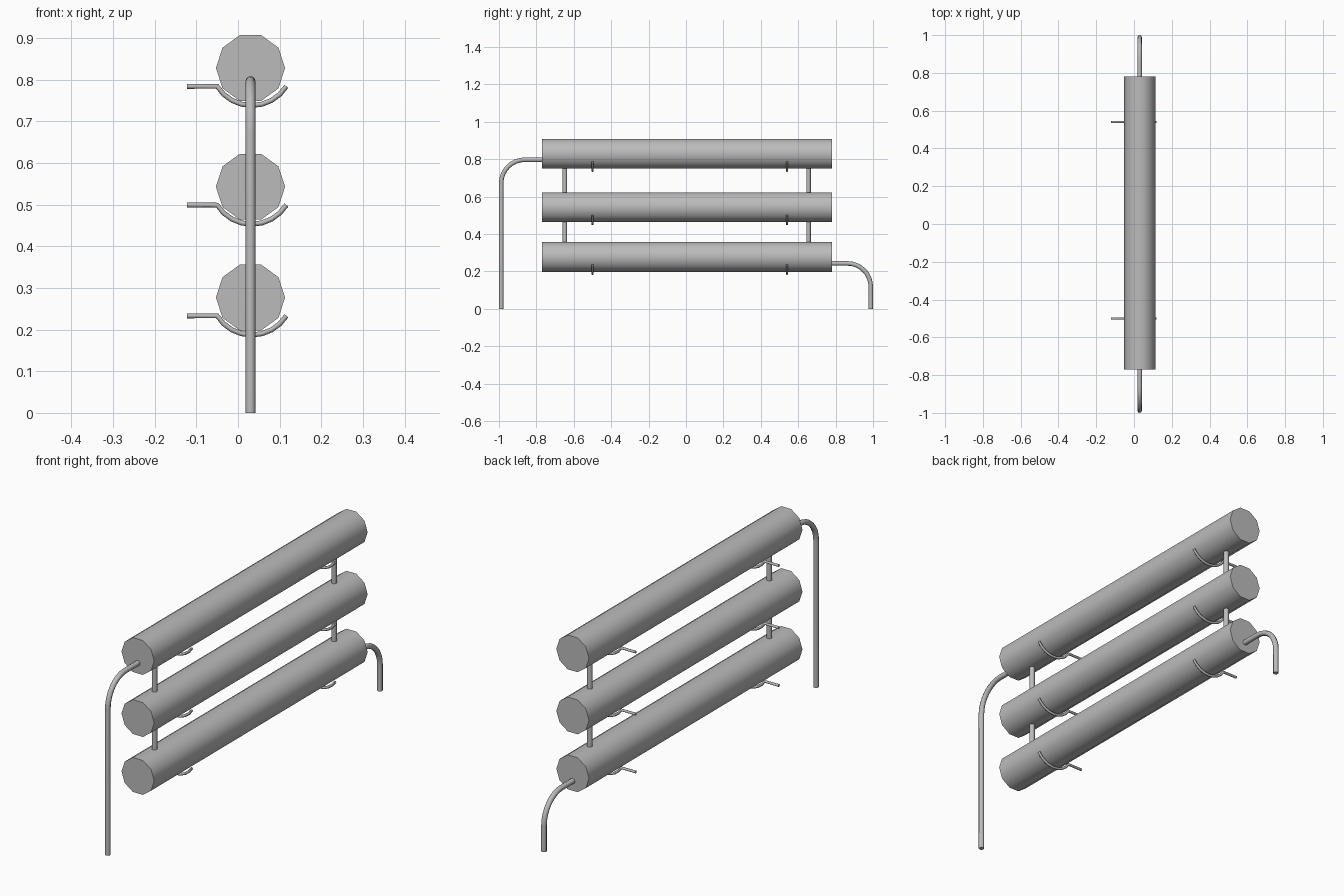
import bpy
import math
from mathutils import Vector

if "Cube" in bpy.data.objects:
    bpy.data.objects.remove(bpy.data.objects["Cube"], do_unlink=True)

GREY = (0.5, 0.5, 0.5, 1)
metal = bpy.data.materials.new("grey metal")
metal.use_nodes = True
metal.diffuse_color = GREY
metal.node_tree.nodes["Principled BSDF"].inputs["Base Color"].default_value = GREY

AXIS_X = 0.03
PIPE_R = 0.012
DRUM_R = 0.083
LEVELS = {"lower": 0.277, "middle": 0.543, "upper": 0.828}


def finish(obj, name, angle):
    obj.name = name
    obj.data.materials.clear()
    obj.data.materials.append(metal)
    bpy.ops.object.shade_smooth_by_angle(angle=math.radians(angle))


def tube(name, points, radius):
    """Round capped tube along a list of points."""
    curve = bpy.data.curves.new(name, "CURVE")
    curve.dimensions = "3D"
    curve.bevel_depth = radius
    curve.bevel_resolution = 2
    curve.use_fill_caps = True
    spline = curve.splines.new("POLY")
    spline.points.add(len(points) - 1)
    for point, co in zip(spline.points, points):
        point.co = (*co, 1)
    obj = bpy.data.objects.new(name, curve)
    bpy.context.collection.objects.link(obj)
    bpy.ops.object.select_all(action="DESELECT")
    obj.select_set(True)
    bpy.context.view_layer.objects.active = obj
    bpy.ops.object.convert(target="MESH")
    finish(bpy.context.object, name, 50)


def bent_pipe(name, side, z, inner_y, bend=0.125, steps=8):
    """Pipe that leaves a drum end, bends down and reaches the floor."""
    outer_y = 0.988
    points = [(AXIS_X, side * inner_y, z)]
    for i in range(steps + 1):
        a = math.pi / 2 * i / steps
        points.append((AXIS_X,
                       side * (outer_y - bend + bend * math.sin(a)),
                       z - bend + bend * math.cos(a)))
    points.append((AXIS_X, side * outer_y, 0))
    tube(name, points, PIPE_R)


def bracket(name, y, drum_z):
    """Cradle arc under a drum with a straight arm towards the wall."""
    radius, half, steps = 0.098, math.radians(58), 8
    low = drum_z - 0.09
    arm_z = low + radius * (1 - math.cos(half))
    points = [(-0.123, y, arm_z)]
    for i in range(steps + 1):
        a = -half + 2 * half * i / steps
        points.append((0.033 + radius * math.sin(a), y,
                       low + radius * (1 - math.cos(a))))
    tube(name, points, 0.006)


# Ten-sided drums with flat tops
for level, z in LEVELS.items():
    bpy.ops.mesh.primitive_cylinder_add(
        vertices=10, radius=DRUM_R, depth=1.55,
        location=(AXIS_X, 0.005, z), rotation=(math.pi / 2, 0, 0))
    drum = bpy.context.object
    drum.data.transform(drum.rotation_euler.to_matrix().to_4x4())
    drum.rotation_euler = (0, 0, 0)
    # Point a corner sideways so that a facet lies on top
    turn = Vector((1, 0, 0)).rotation_difference(
        Vector((math.cos(math.pi / 2), 0, math.sin(math.pi / 2))))
    drum.data.transform(turn.to_matrix().to_4x4())
    finish(drum, level + "_drum", 50)
    for place, y in (("front", -0.5), ("back", 0.54)):
        bracket(f"{level}_{place}_bracket", y, z)

# Upright connectors between neighbouring drums
for low, high in (("lower", "middle"), ("middle", "upper")):
    for place, y in (("front", -0.648), ("back", 0.655)):
        tube(f"{low}_{place}_connector",
             [(AXIS_X, y, LEVELS[low] + 0.06),
              (AXIS_X, y, LEVELS[high] - 0.06)], PIPE_R)

# Supply and return pipes
bent_pipe("supply_pipe", -1, 0.797, 0.75)
bent_pipe("return_pipe", 1, 0.243, 0.76)
